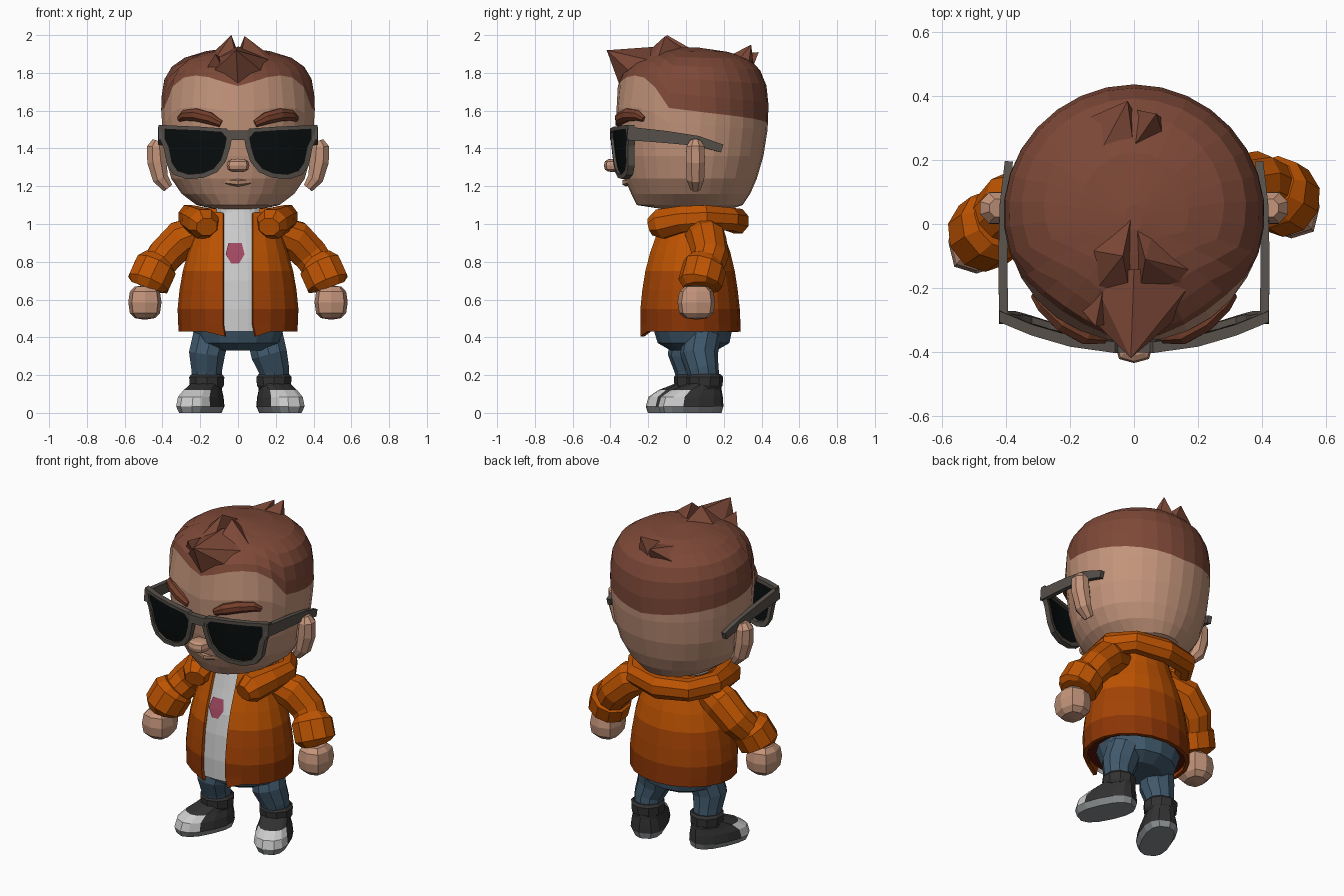
import bpy, bmesh, math
from mathutils import Vector

if "Cube" in bpy.data.objects:
    bpy.data.objects.remove(bpy.data.objects["Cube"])


def mat(name, hexcol):
    m = bpy.data.materials.new(name)
    c = [(int(hexcol[i:i + 2], 16) / 255) ** 2.2 for i in (0, 2, 4)]
    m.diffuse_color = (*c, 1)
    m.use_nodes = True
    m.node_tree.nodes["Principled BSDF"].inputs["Base Color"].default_value = m.diffuse_color
    return m


SKIN, LIP = mat("skin", "C2937A"), mat("lip", "B5866C")
HAIR, BROW = mat("hair", "7C4A3A"), mat("brow", "74412F")
ORANGE, RUST, HEM = mat("orange", "BC5408"), mat("rust", "A2450C"), mat("hem", "8A380E")
LINING, JEANS = mat("lining", "5A1C12"), mat("denim", "42596B")
BLACK, WHITE, SOLE = mat("black", "353535"), mat("white", "BBBDBE"), mat("sole", "888C8E")
FRAME, LENS, RED = mat("frame", "57514B"), mat("lens", "111515"), mat("red", "A04A62")


def finish(name, bm, mats, pick=None):
    bmesh.ops.recalc_face_normals(bm, faces=bm.faces)
    if pick:
        for f in bm.faces:
            f.material_index = pick(f.calc_center_median())
    me = bpy.data.meshes.new(name)
    bm.to_mesh(me)
    bm.free()
    for m in mats:
        me.materials.append(m)
    ob = bpy.data.objects.new(name, me)
    bpy.context.collection.objects.link(ob)
    return ob


def loft(name, rings, mats, pick=None, closed=True, caps=(True, True), loop=False):
    bm = bmesh.new()
    vs = [[bm.verts.new(p) for p in r] for r in rings]
    n = len(vs[0])
    for i in range(len(vs) if loop else len(vs) - 1):
        a, b = vs[i], vs[(i + 1) % len(vs)]
        for j in range(n if closed else n - 1):
            k = (j + 1) % n
            bm.faces.new((a[j], a[k], b[k], b[j]))
    if closed and not loop:
        for cap, r in zip(caps, (vs[0], vs[-1])):
            if cap:
                bm.faces.new(r)
    return finish(name, bm, mats, pick)


def tube(name, pts, radii, m, n=8, ref=(0, 1, 0)):
    pts, rings = [Vector(p) for p in pts], []
    for i, p in enumerate(pts):
        t = (pts[min(i + 1, len(pts) - 1)] - pts[max(i - 1, 0)]).normalized()
        s = t.cross(Vector(ref)).normalized()
        u = s.cross(t)
        a, b = radii[i] if isinstance(radii[i], tuple) else (radii[i], radii[i])
        ang = [math.tau * (k + .5) / n for k in range(n)]
        rings.append([p + s * a * math.cos(q) + u * b * math.sin(q) for q in ang])
    return loft(name, rings, [m])


def ball(name, c, size, m, u=8, v=6, power=.7):
    # boxy ellipsoid
    bm = bmesh.new()
    bmesh.ops.create_uvsphere(bm, u_segments=u, v_segments=v, radius=1)
    for w in bm.verts:
        w.co = Vector([c[i] + math.copysign(abs(w.co[i]) ** power, w.co[i]) * size[i] for i in range(3)])
    return finish(name, bm, [m])


def spike(name, base, tip):
    bm = bmesh.new()
    b, t = [bm.verts.new(p) for p in base], bm.verts.new(tip)
    bm.faces.new(b)
    for i in range(len(b)):
        bm.faces.new((b[i], b[(i + 1) % len(b)], t))
    return finish(name, bm, [HAIR])


def interp(table, x):
    for a, b in zip(table, table[1:]):
        if x <= b[0]:
            t = max(0, (x - a[0]) / (b[0] - a[0]))
            return [p + (q - p) * t for p, q in zip(a[1:], b[1:])]
    return table[-1][1:]


def at(table, z, ang, inset=0):
    # point on an oval body; angle 0 faces front
    a, yf, yb = interp(table, z)
    return (max(a - inset, .01) * math.sin(ang),
            (yf + yb) / 2 - ((yb - yf) / 2 - inset) * math.cos(ang), z)


# head and hair cap share a shaped hairline
HEAD = [(1.08, .13, -.13, .24), (1.10, .22, -.26, .30), (1.16, .30, -.29, .34),
        (1.24, .355, -.325, .375), (1.36, .388, -.35, .41), (1.50, .402, -.365, .432),
        (1.62, .41, -.37, .438), (1.74, .402, -.36, .425), (1.82, .37, -.33, .39),
        (1.88, .285, -.25, .33), (1.915, .17, -.15, .21), (1.935, .03, -.02, .06)]
LINE = [(0, 1.73), (30, 1.79), (45, 1.78), (58, 1.76), (66, 1.62), (100, 1.59), (180, 1.53)]
N = 30
angs = [math.tau * i / N for i in range(N)]
hz = [interp(LINE, min(math.degrees(a), 360 - math.degrees(a)))[0] for a in angs]
rings = [[at(HEAD, z, a) for a in angs] for z in (1.08, 1.10, 1.16, 1.24, 1.36, 1.45)]
rings += [[at(HEAD, 1.45 + (h - 1.45) * t, a) for a, h in zip(angs, hz)] for t in (.5, 1)]
loft("head", rings, [SKIN], caps=(True, False))
loft("hair_cap", [[at(HEAD, h + (1.935 - h) * t, a) for a, h in zip(angs, hz)]
                  for t in (0, .25, .5, .7, .84, .94, 1)], [HAIR], caps=(False, True))

# hair tufts
spike("quiff", [(-.15, -.28, 1.79), (0, -.35, 1.73), (.15, -.28, 1.79), (.20, -.16, 1.86),
                (0, -.14, 1.94), (-.13, -.17, 1.87)], (-.01, -.42, 1.92))
spike("quiff_side", [(-.18, -.25, 1.80), (-.06, -.31, 1.79), (-.09, -.17, 1.88)], (-.12, -.32, 1.90))
spike("crown_tuft_left", [(-.15, -.08, 1.89), (-.13, -.22, 1.86), (-.005, -.26, 1.86),
                          (-.005, .04, 1.92)], (-.035, -.1, 2.0))
spike("crown_tuft_right", [(.06, -.03, 1.91), (.20, -.15, 1.87), (.17, -.2, 1.86), (.01, -.26, 1.86),
                           (.005, 0, 1.92)], (.035, -.11, 1.995))
spike("back_tuft_left", [(-.13, .18, 1.89), (0, .23, 1.89), (0, .35, 1.82), (-.17, .32, 1.83)], (-.02, .385, 1.91))
spike("back_tuft_right", [(-.01, .23, 1.89), (.09, .28, 1.87), (.09, .33, 1.83), (-.01, .36, 1.82)], (.07, .345, 1.95))

# face
ball("nose", (0, -.375, 1.31), (.06, .06, .036), SKIN)
tube("mouth", [(-.11, -.288, 1.225), (0, -.318, 1.22), (.11, -.288, 1.225)], [.006, .022, .006], LIP, 6, (0, 0, 1))


# sunglasses
def lens_pt(x, z, depth=0):
    return (x, -.405 + .10 * (x / .42) ** 2 + (1.5 - z) * .1 + depth, z)


RIM = [(.03, 1.47), (.06, 1.505), (.20, 1.515), (.32, 1.52), (.42, 1.525), (.42, 1.46), (.395, 1.41),
       (.375, 1.31), (.34, 1.26), (.27, 1.237), (.18, 1.245), (.11, 1.275), (.065, 1.33), (.04, 1.41)]


def rim(s, k, depth):
    return [lens_pt(s * (.22 + (x - .22) * k), 1.39 + (z - 1.39) * k, depth) for x, z in RIM]


for s in (-1, 1):
    loft("glasses_rim", [rim(s, 1, 0), rim(s, .83, 0), rim(s, .83, .035), rim(s, 1, .035)], [FRAME], loop=True)
    loft("glasses_lens", [rim(s, .88, .014), rim(s, .4, .012), rim(s, .05, .012)], [LENS], caps=(False, True))
    tube("glasses_arm", [(s * .408, -.31, 1.48), (s * .41, -.1, 1.46), (s * .406, .06, 1.44),
                         (s * .392, .19, 1.40)], [(.02, .05), (.02, .045), (.02, .038), (.018, .03)],
         FRAME, 4, (0, 0, 1))
    tube("ear", [(s * .37, .05, 1.19), (s * .41, .05, 1.24), (s * .43, .05, 1.33), (s * .435, .05, 1.41),
                 (s * .425, .05, 1.44)], [.03, (.045, .05), (.055, .054), (.05, .052), .03], SKIN)
    tube("eyebrow", [(s * .09, -.355, 1.53), (s * .15, -.345, 1.56), (s * .22, -.305, 1.578),
                     (s * .28, -.25, 1.575), (s * .31, -.22, 1.555)], [.02, .034, .036, .03, .016], BROW, 8, (0, 0, 1))
tube("glasses_bridge", [(-.05, -.385, 1.47), (.05, -.385, 1.47)], [(.024, .035)] * 2, FRAME, 4, (0, 0, 1))

# open jacket
BODY = [(.43, .315, -.25, .29), (.55, .32, -.25, .285), (.70, .305, -.235, .268),
        (.82, .275, -.21, .245), (.95, .23, -.165, .20), (1.06, .18, -.13, .18)]
rings = []
for z in (.43, .47, .55, .65, .75, .85, .95, 1.06):
    a0 = math.asin(.08 / interp(BODY, z)[0])
    r = [at(BODY, z, a0 + (math.tau - 2 * a0) * i / 18) for i in range(19)]
    if z == .43:
        r[0], r[-1] = (.095, r[0][1], .405), (-.07, r[-1][1], .405)
    rings.append(r)
jacket = loft("jacket", rings, [ORANGE, RUST, HEM], lambda c: 0 if c.z > .75 else 1 if c.z > .55 else 2, closed=False)
mod = jacket.modifiers.new("thickness", "SOLIDIFY")
mod.thickness, mod.offset = .022, -1
loft("jacket_lining", [[at(BODY, z, a, .026) for a in angs] for z in (.45, .46)], [LINING])

# shirt panel with a faded red patch
loft("shirt", [[at(BODY, z, .75 * i / 4, .016) for i in range(-4, 5)]
               for z in (.43, .55, .7, .82, .95, 1.06)] +
     [[(.12 * i / 4, -.10, 1.11) for i in range(-4, 5)]], [WHITE], closed=False)
loft("shirt_patch", [[(x, at(BODY, z, 0, .012)[1], z) for x in (-.015 - w, -.015, -.015 + w)]
                     for z, w in ((.79, .02), (.84, .05), (.90, .035))], [RED], closed=False)

# hood folded around the neck
half = [(.165, -.185, .985), (.18, -.13, 1.0), (.235, -.02, 1.025), (.265, .1, 1.035), (.18, .23, 1.025)]
rad = [(.06, .05), (.09, .085), (.07, .075), (.055, .07), (.06, .065)]
tube("hood", half + [(0, .275, 1.015)] + [(-x, y, z) for x, y, z in half[::-1]],
     rad + [(.06, .07)] + rad[::-1], ORANGE, 8, (0, 0, 1))

# arms (each side sits at its own depth)
for s, ys in ((1, (.07, .11, .13, .10, .075, .055)), (-1, (.05, .075, .065, -.005, -.035, -.055))):
    tube("sleeve", [(s * .17, ys[0], .97), (s * .30, ys[1], .92), (s * .385, ys[2], .835),
                    (s * .45, ys[3], .74)], [.085, .105, .098, .09], ORANGE, 10)
    tube("cuff", [(s * .42, ys[3] + .012, .795), (s * .435, ys[3], .775), (s * .475, ys[4], .685),
                  (s * .482, ys[4], .665)], [.095, .118, .118, .09], ORANGE, 10)
    ball("hand", (s * .493, ys[5], .585), (.088, .1, .092), SKIN)

# trousers
HIPS = [(.33, .14, -.08, .16), (.37, .22, -.15, .23), (.47, .26, -.18, .25)]
loft("trouser_hips", [[at(HIPS, z, math.tau * i / 14) for i in range(14)] for z in (.33, .37, .47)], [JEANS])

# shoes: height, toe y, heel y, half width
SHOE = [(0, -.18, .16, .085), (.035, -.19, .168, .105), (.085, -.175, .165, .098),
        (.12, -.12, .16, .085), (.155, -.02, .158, .08)]
for s, cx, cy in ((1, .22, .035), (-1, -.195, -.03)):
    c, q = math.cos(math.radians(25)), s * math.sin(math.radians(25))

    def place(x, y, z):
        return (cx + x * c - y * q, cy + x * q + y * c, z)

    rings = []
    for z, y0, y1, w in SHOE:
        r = []
        for i in range(14):
            a = math.tau * (i + .5) / 14
            sx, sy = math.sin(a), -math.cos(a)
            r.append(place(w * math.copysign(abs(sx) ** .75, sx),
                           (y0 + y1) / 2 + (y1 - y0) / 2 * math.copysign(abs(sy) ** .85, sy), z))
        rings.append(r)

    def pick(p):
        fwd = (p.x - cx) * q - (p.y - cy) * c
        return 2 if p.z < .02 else 1 if fwd > .06 and p.z < .12 else 0

    loft("shoe", rings, [BLACK, WHITE, SOLE], pick)
    ank = Vector(place(0, .07, 0))
    tube("shoe_collar", [ank + Vector((0, 0, z)) for z in (.13, .145, .19, .205)],
         [.085, .095, .098, .085], BLACK, 10)
    tube("trouser_leg", [(s * .14, ank.y - .01, .42), (s * .165, ank.y - .03, .31),
                         ank + Vector((0, -.01, .23)), ank + Vector((0, 0, .17))],
         [.10, .10, .085, .08], JEANS, 10)
